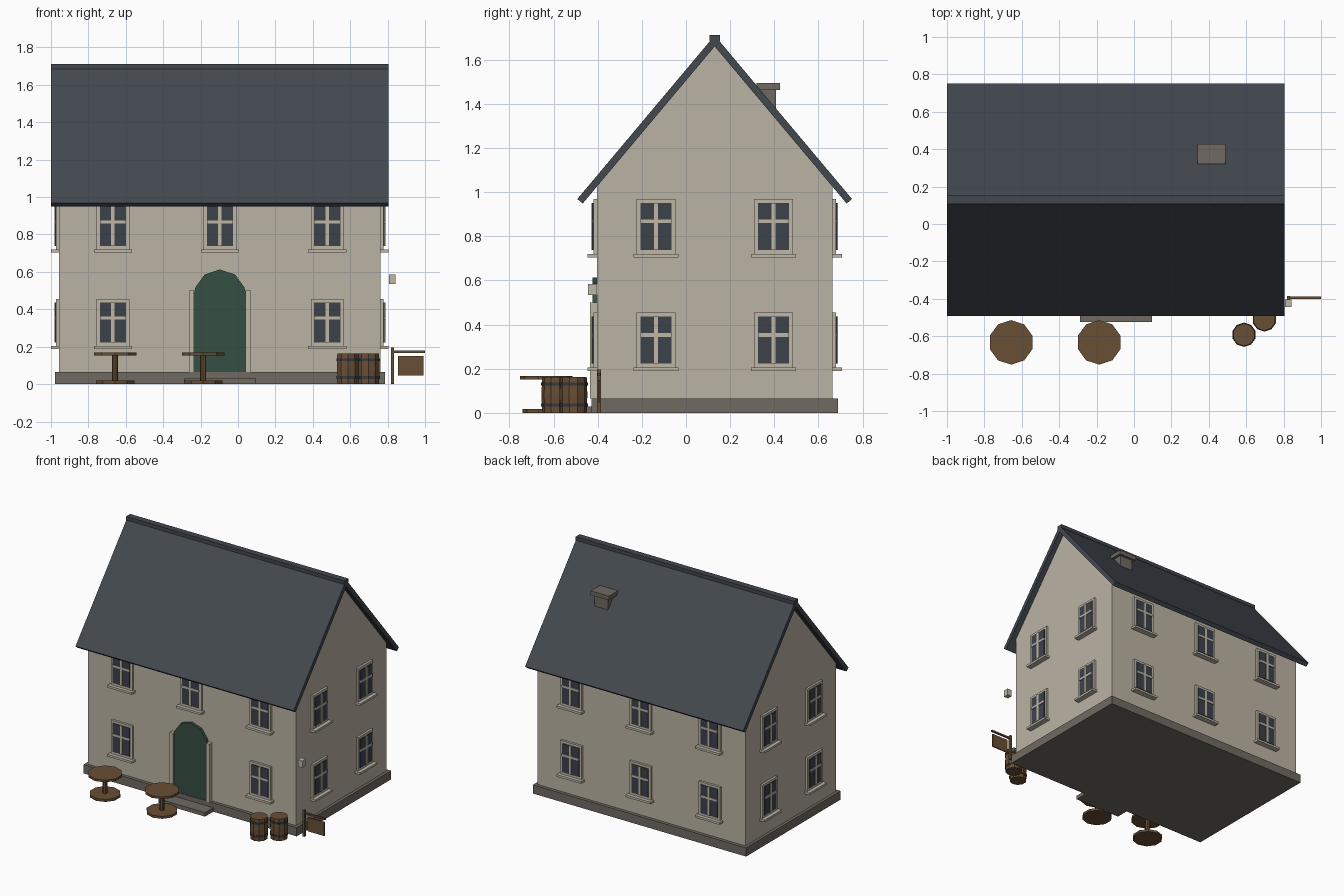
import bpy, bmesh, math
from mathutils import Matrix, Vector

if "Cube" in bpy.data.objects:
    bpy.data.objects.remove(bpy.data.objects["Cube"], do_unlink=True)


def material(name, rgb):
    m = bpy.data.materials.new(name)
    m.use_nodes = True
    m.diffuse_color = (*rgb, 1)
    m.node_tree.nodes["Principled BSDF"].inputs["Base Color"].default_value = (*rgb, 1)
    return m


PLASTER = material("plaster", (0.50, 0.45, 0.37))
TRIM = material("pale_trim", (0.52, 0.475, 0.39))
STONE = material("grey_stone", (0.16, 0.143, 0.12))
SLATE = material("slate", (0.055, 0.065, 0.078))
GLASS = material("dark_glass", (0.045, 0.055, 0.07))
GREEN = material("door_green", (0.035, 0.078, 0.057))
WOOD = material("brown_wood", (0.14, 0.077, 0.036))
IRON = material("dark_iron", (0.035, 0.042, 0.05))


class Part:
    """Collects simple solids, each with its own material, into one mesh."""

    def __init__(self, name):
        self.name, self.bm, self.mats = name, bmesh.new(), []

    def paint(self, verts, mat):
        if mat not in self.mats:
            self.mats.append(mat)
        for f in {f for v in verts for f in v.link_faces}:
            f.material_index = self.mats.index(mat)
        return self

    def box(self, x, y, z, mat):
        size = [b - a for a, b in (x, y, z)]
        mid = [(a + b) / 2 for a, b in (x, y, z)]
        m = Matrix.Translation(mid) @ Matrix.Diagonal((*size, 1))
        return self.paint(bmesh.ops.create_cube(self.bm, size=1, matrix=m)["verts"], mat)

    def disc(self, radius, z0, z1, mat, sides=10, top=None):
        m = Matrix.Translation((0, 0, (z0 + z1) / 2))
        made = bmesh.ops.create_cone(self.bm, cap_ends=True, segments=sides, radius1=radius,
                                     radius2=top or radius, depth=z1 - z0, matrix=m)
        return self.paint(made["verts"], mat)

    def prism(self, points, axis, start, end, mat):
        """Extrudes a 2D profile along x (points are y, z) or y (points are x, z)."""
        place = (lambda p: (start, *p)) if axis == "x" else (lambda p: (p[0], start, p[1]))
        face = self.bm.faces.new([self.bm.verts.new(place(p)) for p in points])
        out = bmesh.ops.extrude_face_region(self.bm, geom=[face])["geom"]
        verts = [v for v in out if isinstance(v, bmesh.types.BMVert)]
        step = Vector((1, 0, 0) if axis == "x" else (0, 1, 0)) * (end - start)
        bmesh.ops.translate(self.bm, verts=verts, vec=step)
        return self.paint(verts + list(face.verts), mat)

    def mesh(self):
        bmesh.ops.recalc_face_normals(self.bm, faces=self.bm.faces)
        me = bpy.data.meshes.new(self.name)
        self.bm.to_mesh(me)
        self.bm.free()
        for m in self.mats:
            me.materials.append(m)
        return me

    def done(self):
        return place(self.name, self.mesh())


def place(name, mesh, loc=(0, 0, 0), turn=0):
    ob = bpy.data.objects.new(name, mesh)
    ob.location, ob.rotation_euler.z = loc, turn
    bpy.context.collection.objects.link(ob)
    return ob


# Main dimensions
CX, CY = -0.097, 0.13
HX, HY = 0.86, 0.534
FRONT = CY - HY
EAVE, SLOPE = 1.025, 1.19
PEAK = EAVE + HY * SLOPE

# Walls with gables, and the plinth
Part("walls").prism([(CY - HY, 0.03), (CY + HY, 0.03), (CY + HY, EAVE), (CY, PEAK), (CY - HY, EAVE)],
                    "x", CX - HX, CX + HX, PLASTER).done()
Part("plinth").box((CX - 0.882, CX + 0.882), (CY - 0.558, CY + 0.558), (0, 0.065), STONE).done()

# Roof slopes and ridge cap
for side, label in ((-1, "front"), (1, "back")):
    low = (0.598, PEAK - 0.598 * SLOPE)
    profile = [(0, PEAK), low, (low[0] + 0.0245, low[1] + 0.0205), (0, PEAK + 0.05)]
    Part(label + "_roof_slope").prism([(CY + side * y, z) for y, z in profile],
                                      "x", -1, 0.805, SLATE).done()
Part("ridge_cap").box((-1, 0.805), (CY - 0.024, CY + 0.024), (1.685, 1.712), SLATE).done()

# Chimney on the back slope
Part("chimney").box((0.36, 0.47), (0.338, 0.408), (1.33, 1.465), STONE) \
    .box((0.34, 0.49), (0.32, 0.427), (1.464, 1.495), STONE).done()

# Window, built facing the front with its wall at y = 0
window = Part("window")
window.box((-0.088, 0.088), (-0.016, 0.01), (0.2, 0.455), TRIM)
window.box((-0.07, 0.07), (-0.021, 0), (0.223, 0.437), GLASS)
window.box((-0.009, 0.009), (-0.025, 0), (0.223, 0.437), TRIM)
window.box((-0.07, 0.07), (-0.025, 0), (0.345, 0.361), TRIM)
window.box((-0.102, 0.102), (-0.042, 0.01), (0.189, 0.205), TRIM)
window = window.mesh()

for level, lift in (("lower", 0), ("upper", 0.515)):
    for col, dx in (("right", -0.572), ("middle", 0), ("left", 0.574)):
        if (level, col) != ("lower", "middle"):
            place(f"{level}_{col}_front_window", window, (CX + dx, FRONT, lift))
        place(f"{level}_{col}_back_window", window, (CX + dx, CY + HY, lift), math.pi)
    for dy, end in ((-0.266, "front"), (0.266, "back")):
        for s, side in ((1, "left"), (-1, "right")):
            place(f"{level}_{end}_{side}_side_window", window,
                  (CX + s * HX, CY + dy, lift), s * math.pi / 2)

# Arched door, jambs and doorstep
R = 0.1375
arch = [(CX + R * math.cos(math.radians(a)), 0.475 + R * math.sin(math.radians(a)))
        for a in range(18, 163, 36)]
outline = [(CX - R, 0.065), (CX + R, 0.065), (CX + R, 0.49)] + arch + [(CX - R, 0.49)]
Part("door").prism(outline, "y", FRONT - 0.02, FRONT + 0.01, GREEN).done()
jambs = Part("door_jambs")
for s in (-1, 1):
    xs = sorted((CX + s * R, CX + s * (R + 0.028)))
    jambs.box(xs, (FRONT - 0.03, FRONT + 0.01), (0.065, 0.5), TRIM)
jambs.done()
Part("doorstep").box((-0.29, 0.095), (-0.525, -0.42), (0, 0.03), STONE).done()

# Round tables
table = Part("table").disc(0.108, 0, 0.018, WOOD).disc(0.016, 0.01, 0.16, WOOD, 8)
table = table.disc(0.119, 0.152, 0.168, WOOD).mesh()
for name, x in (("right_table", -0.657), ("middle_table", -0.186)):
    place(name, table, (x, -0.633, 0))

# Barrels with iron hoops
barrel = Part("barrel").disc(0.06, 0, 0.082, WOOD, top=0.063).disc(0.063, 0.082, 0.163, WOOD, top=0.06)
for z in (0.035, 0.131):
    barrel.disc(0.065, z - 0.007, z + 0.007, IRON)
barrel = barrel.mesh()
place("front_barrel", barrel, (0.588, -0.592, 0))
place("back_barrel", barrel, (0.697, -0.51, 0))

# Hanging board on a post, and wall lantern
Part("sign_post").box((0.818, 0.834), (-0.403, -0.385), (0, 0.196), WOOD).done()
Part("sign_arm").box((0.82, 1.0), (-0.4, -0.388), (0.167, 0.18), WOOD).done()
Part("sign_board").box((0.855, 0.992), (-0.398, -0.39), (0.046, 0.149), WOOD).done()
Part("lantern").box((0.806, 0.843), (-0.443, -0.404), (0.534, 0.585), TRIM).done()
